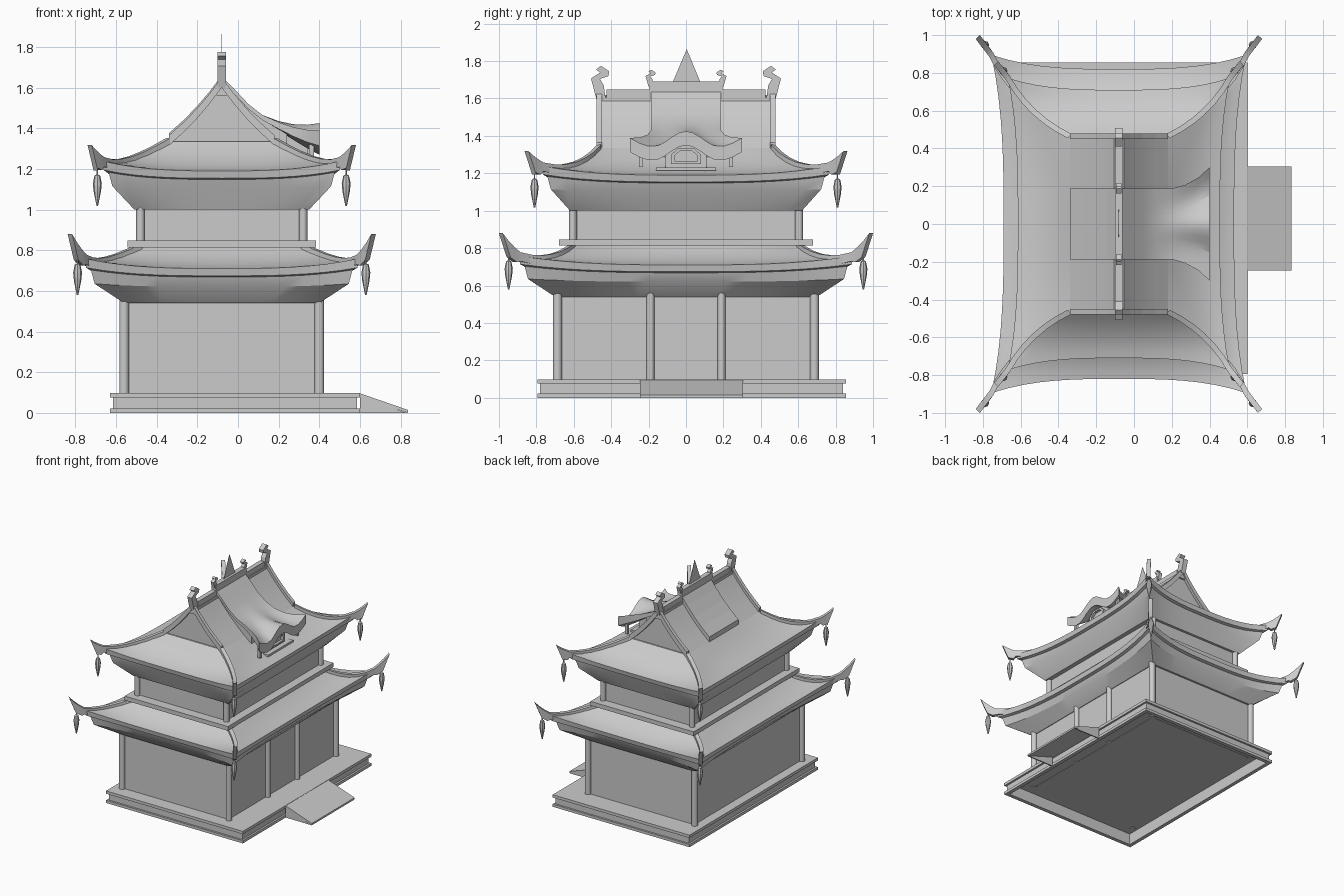
import bpy, bmesh, math

if "Cube" in bpy.data.objects:
    bpy.data.objects.remove(bpy.data.objects["Cube"])

CX = -0.08          # centre line of the building
GREY = (0.6, 0.6, 0.6, 1)
mat = bpy.data.materials.new("stone_grey")
mat.use_nodes = True
mat.diffuse_color = GREY
mat.node_tree.nodes["Principled BSDF"].inputs["Base Color"].default_value = GREY
smooth = []


def loft(name, rings, ox=CX, soft=False):
    """Closed solid through rings of equal length."""
    bm = bmesh.new()
    vs = [[bm.verts.new((x + ox, y, z)) for x, y, z in r] for r in rings]
    n = len(rings[0])
    for a, b in zip(vs, vs[1:]):
        for i in range(n):
            j = (i + 1) % n
            bm.faces.new((a[i], a[j], b[j], b[i]))
    bm.faces.new(vs[0])
    bm.faces.new(vs[-1])
    bmesh.ops.recalc_face_normals(bm, faces=bm.faces)
    me = bpy.data.meshes.new(name)
    bm.to_mesh(me)
    bm.free()
    me.materials.append(mat)
    ob = bpy.data.objects.new(name, me)
    bpy.context.collection.objects.link(ob)
    if soft:
        smooth.append(ob)
    return ob


def rect(x, y, z):
    return [(x[0], y[0], z), (x[1], y[0], z), (x[1], y[1], z), (x[0], y[1], z)]


def box(name, x, y, z, ox=CX):
    return loft(name, [rect(x, y, h) for h in z], ox)


def block(name, hx, hy, z0, z1):
    return box(name, (-hx, hx), (-hy, hy), (z0, z1))


def prism_y(name, pts, y0, y1, ox=CX):
    return loft(name, [[(x, y, z) for x, z in pts] for y in (y0, y1)], ox)


def prism_x(name, pts, x0, x1, ox=CX):
    return loft(name, [[(x, y, z) for y, z in pts] for x in (x0, x1)], ox)


def turned(name, x, y, profile, sides=16):
    rings = [[(x + r * math.cos(math.tau * i / sides), y + r * math.sin(math.tau * i / sides), z)
              for i in range(sides)] for r, z in profile]
    return loft(name, rings, soft=True)


CORNERS = [(sx, sy) for sx in (-1, 1) for sy in (-1, 1)]


def columns(name, x, y, r, z0, z1):
    for sx, sy in CORNERS:
        turned(name, sx * x, sy * y, [(r, z0), (r, z1)])


# Platform: stepped rim, hollow underneath
steps = [(0.03, 0.09), (0.03, 0), (0, 0), (0, 0.022), (0.015, 0.022), (0.015, 0.075), (0, 0.075), (0, 0.098)]
loft("platform", [rect((-0.63 + d, 0.6 - d), (-0.795 + d, 0.855 - d), z) for d, z in steps], 0)

# Ramp: sloping slab on two thin cheeks
prism_y("ramp", [(0.598, 0.075), (0.835, 0), (0.835, 0.015), (0.6, 0.096)], -0.245, 0.305, 0)
for y in (-0.245, 0.295):
    prism_y("ramp_cheek", [(0.6, 0), (0.83, 0), (0.6, 0.08)], y, y + 0.01, 0)

# Storeys
block("lower_walls", 0.475, 0.685, 0.088, 0.56)
columns("lower_column", 0.48, 0.687, 0.024, 0.085, 0.56)
for s in (-1, 1):
    turned("door_column", 0.48, s * 0.19, [(0.021, 0.085), (0.021, 0.56)])
block("balcony", 0.464, 0.678, 0.813, 0.847)
block("upper_walls", 0.395, 0.6, 0.84, 1.02)
columns("upper_column", 0.4, 0.605, 0.021, 0.84, 1.02)


def roof(name, mid, corner, top, wall, z0, zt, zwall, tip):
    """Curved hip skirt with layered eaves, corner ribs and hanging bells."""
    spread = [-1 + i / 8 for i in range(16)]
    rise = 0.05

    def hip(v, inset=0):
        bow = 0.1 * v * (1 - v)
        return [c - inset + (t - c + inset) * v + k * bow for c, t, k in zip(corner, top, (1, -1))]

    def height(v):
        return z0 + (zt - z0) * (0.3 * v + 0.7 * v * v)

    def ring(v, dz=0, inset=0, lift=1):
        end = hip(v, inset)
        pts = []
        for side in range(4):
            a, b = side % 2, 1 - side % 2
            sgn = 1 if side < 2 else -1
            flat = mid[a] - inset + (top[a] - mid[a] + inset) * v
            for u in spread:
                w = abs(u) ** 3
                p = [0, 0, height(v) + dz + lift * rise * w * (1 - v) ** 3]
                p[a] = sgn * (flat + (end[a] - flat) * w)
                p[b] = u * end[b] * (sgn if a == 0 else -sgn)
                pts.append(tuple(p))
        return pts

    def inner(hx, hy, z):
        pts = []
        for side in range(4):
            sgn = 1 if side < 2 else -1
            for u in spread:
                pts.append((sgn * hx, sgn * u * hy, z) if side % 2 == 0 else (-sgn * u * hx, sgn * hy, z))
        return pts

    rings = [inner(*wall, zwall), ring(0, -0.09, 0.05, 0.3), ring(0, -0.042, 0.032, 0.7), ring(0, -0.036, 0.008, 0.8)]
    rings += [ring(i / 6) for i in range(7)]
    loft(name, rings, soft=True)

    # Corner ribs sweep down the hips and up into the tips
    path = []
    for i in range(7):
        v = 1 - i / 6
        x, y = hip(v)
        z = height(v) + rise * (1 - v) ** 3
        path.append(((x, y, z + 0.018), (x, y, z - 0.03)))
    ze = z0 + rise + 0.018
    for t in (0.33, 0.67):
        x, y = (c + (e - c) * t for c, e in zip(corner, tip))
        z = ze + (tip[2] - ze) * (0.7 * t + 0.3 * t * t)
        path.append(((x, y, z), (x - 0.01, y - 0.012, z - 0.07 - 0.03 * t)))
    path.append((tip, (tip[0] - 0.03, tip[1] - 0.04, tip[2] - 0.125)))
    dx, dy = corner[0] - top[0], corner[1] - top[1]
    ln = math.hypot(dx, dy)
    nx, ny = -dy / ln * 0.015, dx / ln * 0.015
    shape = [(0.004, 0), (0.004, -0.03), (0.014, -0.036), (0.022, -0.075), (0.018, -0.115), (0.004, -0.185)]
    for sx, sy in CORNERS:
        rib = []
        for t, b in path:
            quad = [(t, 1), (t, -1), (b, -1), (b, 1)]
            rib.append([(sx * (p[0] + k * nx), sy * (p[1] + k * ny), p[2]) for p, k in quad])
        loft(name + "_rib", rib, soft=True)
        bell = [(r, tip[2] - 0.115 + z) for r, z in shape]
        turned(name + "_bell", sx * (tip[0] - 0.038), sy * (tip[1] - 0.042), bell, 8)


roof("lower_roof", (0.61, 0.82), (0.675, 0.895), (0.4, 0.6), (0.48, 0.7), 0.71, 0.815, 0.54, (0.747, 0.99, 0.88))
roof("upper_roof", (0.535, 0.71), (0.588, 0.773), (0.26, 0.465), (0.43, 0.62), 1.19, 1.335, 1.0, (0.65, 0.852, 1.318))

# Gabled top with raised verges
slope = [(0.26, 1.335), (0.19, 1.398), (0.125, 1.464), (0.06, 1.54), (0, 1.62)]
both = slope + [(-x, z) for x, z in reversed(slope[:-1])]
smooth.append(prism_y("gable_roof", both, -0.455, 0.455))
for s in (-1, 1):
    band = [(x, z + 0.03) for x, z in both] + [(x, z - 0.02) for x, z in reversed(both)]
    prism_y("verge", band, s * 0.45, s * 0.478)

# Ridge beams and ornaments
block("ridge_beam", 0.026, 0.47, 1.56, 1.606)
block("ridge_cap", 0.019, 0.426, 1.6, 1.647)
block("dormer_ridge", 0.02, 0.195, 1.64, 1.69)
finial = [(0.48, 1.6), (0.43, 1.6), (0.44, 1.67), (0.46, 1.705), (0.415, 1.72), (0.41, 1.745),
          (0.455, 1.775), (0.48, 1.755), (0.46, 1.738), (0.508, 1.707)]
for s in (-1, 1):
    prism_x("ridge_finial", [(s * y, z) for y, z in finial], -0.02, 0.02)
    small = [(s * (0.19 + (y - 0.46) * 0.55), 1.665 + (z - 1.6) * 0.51) for y, z in finial]
    prism_x("small_finial", small, -0.014, 0.014)
prism_x("ridge_spike", [(-0.072, 1.685), (0.078, 1.685), (0.004, 1.864)], -0.001, 0.001)

# Raised panel on the back slope
panel = [(-x, z + 0.04) for x, z in slope]
prism_y("back_panel", panel + [(x, z - 0.045) for x, z in reversed(panel)], -0.187, 0.187)

# Front dormer: roof that flares into a wavy eave
wave = [(0, 0), (0.12, 0.008), (0.25, 0.03), (0.38, 0.058), (0.5, 0.077), (0.67, 0.08), (0.83, 0.064), (1, 0.036)]
wave = [(-f, d) for f, d in reversed(wave[1:])] + wave
stations = [(-0.08, 1.655, 0.187), (-0.02, 1.595, 0.187), (0.05, 1.52, 0.187), (0.12, 1.465, 0.187),
            (0.2, 1.435, 0.187), (0.27, 1.42, 0.207), (0.34, 1.417, 0.245), (0.4, 1.425, 0.3)]
rings = []
for x, z, w in stations:
    k = max(0, (x - 0.12) / 0.28) ** 1.5
    top = [(x, f * w, z - d * k) for f, d in wave]
    rings.append(top + [(x, y, h - 0.025 - 0.05 * k) for _, y, h in reversed(top)])
loft("dormer_roof", rings, 0, True)
prism_y("dormer_body", [(-0.06, 1.6), (0.05, 1.5), (0.12, 1.44), (0.24, 1.385), (0.24, 1.22), (-0.06, 1.22)],
        -0.17, 0.17, 0)
prism_y("dormer_front", [(0.2, 1.4), (0.345, 1.35), (0.345, 1.225), (0.2, 1.22)], -0.11, 0.11, 0)
arch = [(-0.08, 1.25), (0.08, 1.25), (0.08, 1.3), (0.04, 1.335), (-0.04, 1.335), (-0.08, 1.3)]
inside = [(y * 0.75, 1.29 + (z - 1.29) * 0.7) for y, z in arch]
for i in range(6):
    j = (i + 1) % 6
    prism_x("window_frame", [arch[i], arch[j], inside[j], inside[i]], 0.34, 0.365, 0)
box("dormer_sill", (0.25, 0.385), (-0.16, 0.16), (1.215, 1.231), 0)
for s in (-1, 1):
    box("sill_foot", (0.33, 0.37), (s * 0.12 - 0.02, s * 0.12 + 0.02), (1.195, 1.22), 0)
    box("eave_peg", (0.35, 0.375), (s * 0.24 - 0.01, s * 0.24 + 0.01), (1.235, 1.32), 0)

# Smooth shading on curved parts, sharp edges kept
bpy.ops.object.select_all(action="DESELECT")
for ob in smooth:
    ob.select_set(True)
bpy.context.view_layer.objects.active = smooth[0]
bpy.ops.object.shade_smooth_by_angle(angle=math.radians(25))
